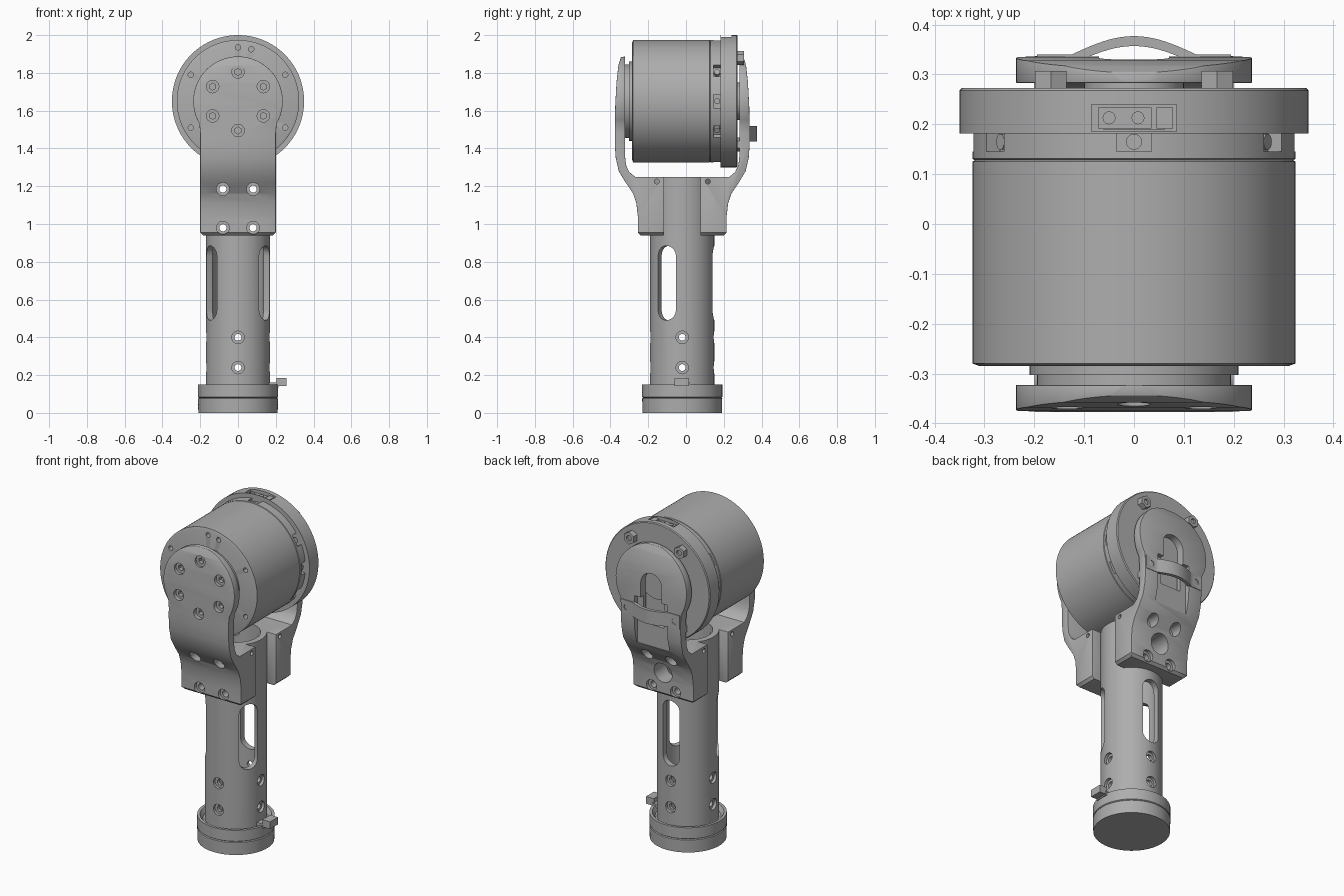
import bpy, bmesh, math
from mathutils import Vector, Matrix

if "Cube" in bpy.data.objects:
    bpy.data.objects.remove(bpy.data.objects["Cube"])

grey = bpy.data.materials.new("plain grey")
grey.use_nodes = True
GREY = (0.42, 0.42, 0.42, 1)
grey.diffuse_color = GREY
grey.node_tree.nodes["Principled BSDF"].inputs["Base Color"].default_value = GREY

CY = -0.02          # depth of the handle axis
HZ = 1.65           # height of the motor axis
parts = []


def finish(name, bm, keep=True):
    bmesh.ops.recalc_face_normals(bm, faces=bm.faces[:])
    me = bpy.data.meshes.new(name)
    bm.to_mesh(me)
    bm.free()
    me.materials.append(grey)
    ob = bpy.data.objects.new(name, me)
    bpy.context.scene.collection.objects.link(ob)
    if keep:
        parts.append(ob)
    return ob


def rod(name, p0, p1, r, n=48, keep=True):
    p0, p1 = Vector(p0), Vector(p1)
    d = p1 - p0
    bm = bmesh.new()
    mat = Matrix.Translation((p0 + p1) / 2) @ d.to_track_quat('Z', 'Y').to_matrix().to_4x4()
    bmesh.ops.create_cone(bm, cap_ends=True, segments=n, radius1=r, radius2=r,
                          depth=d.length, matrix=mat)
    return finish(name, bm, keep)


def box(name, lo, hi, keep=True, turn=None):
    lo, hi = Vector(lo), Vector(hi)
    bm = bmesh.new()
    mat = Matrix.Translation((lo + hi) / 2) @ Matrix.Diagonal((*(hi - lo), 1))
    bmesh.ops.create_cube(bm, size=1, matrix=(turn or Matrix()) @ mat)
    return finish(name, bm, keep)


def prism(name, pts, depth, keep=True):
    """Extrude a closed outline of 3D points along the depth vector."""
    bm = bmesh.new()
    f = bm.faces.new([bm.verts.new(p) for p in pts])
    g = bmesh.ops.extrude_face_region(bm, geom=[f])
    bmesh.ops.translate(bm, vec=depth, verts=[v for v in g["geom"] if isinstance(v, bmesh.types.BMVert)])
    return finish(name, bm, keep)


def lathe(name, pts, origin, axis, side, n=72):
    """Spin a closed (radius, along) profile about an axis."""
    axis, side, origin = Vector(axis), Vector(side), Vector(origin)
    bm = bmesh.new()
    vs = [bm.verts.new(origin + side * r + axis * t) for r, t in pts]
    es = [bm.edges.new((a, b)) for a, b in zip(vs, vs[1:] + vs[:1])]
    bmesh.ops.spin(bm, geom=vs + es, cent=origin, axis=axis, angle=math.tau, steps=n)
    bmesh.ops.remove_doubles(bm, verts=bm.verts[:], dist=1e-5)
    loose = [e for e in bm.edges if not e.link_faces]
    bmesh.ops.delete(bm, geom=loose, context='EDGES')
    return finish(name, bm)


def bake(ob):
    dg = bpy.context.evaluated_depsgraph_get()
    me = bpy.data.meshes.new_from_object(ob.evaluated_get(dg))
    ob.modifiers.clear()
    ob.data = me


def cut(ob, tool, op='DIFFERENCE'):
    m = ob.modifiers.new("cut", 'BOOLEAN')
    m.operation, m.solver, m.object = op, 'EXACT', tool
    bake(ob)
    bpy.data.objects.remove(tool)


def drill(ob, p0, p1, r, n=24):
    cut(ob, rod("drill", p0, p1, r, n, keep=False))


# Base cap with a groove and an open collar
lathe("base_cap", [(0, 0), (.21, 0), (.212, .076), (.207, .08), (.212, .084), (.212, .15),
                   (.196, .15), (.18, .125), (0, .125)], (0, CY, 0), (0, 0, 1), (1, 0, 0))
box("latch_arm", (.16, -.06, .135), (.215, .02, .16))
box("latch_knob", (.205, -.06, .142), (.256, .015, .186))

# Hollow handle tube with three long slots and screw holes
tube = lathe("handle_tube", [(.17, .1), (.17, 1.25), (.135, 1.25), (.135, .1)],
             (0, CY, 0), (0, 0, 1), (1, 0, 0))
for deg in (-30, 90, 210):
    a = math.radians(deg)
    d, t = Vector((math.cos(a), math.sin(a), 0)), Vector((-math.sin(a), math.cos(a), 0))
    pts = []
    for zc, start in ((.83, 0), (.545, math.pi)):
        for k in range(11):
            b = start + math.pi * k / 10
            pts.append(Vector((0, CY, zc)) + d * .08 + t * .055 * math.cos(b)
                       + Vector((0, 0, .055 * math.sin(b))))
    cut(tube, prism("slot", pts, d * .15, keep=False))
for z in (.24, .4):
    for d in (Vector((1, 0, 0)), Vector((0, 1, 0))):
        c = Vector((0, CY, z))
        drill(tube, c - d * .3, c + d * .3, .018)
        for s in (-1, 1):
            drill(tube, c + d * s * .152, c + d * s * .25, .033)
SCREWS = [(x, z) for x in (-.08, .08) for z in (.98, 1.185)]
for x, z in SCREWS:
    drill(tube, (x, -.4, z), (x, .4, z), .019)
drill(tube, (0, .05, 1.08), (0, .4, 1.08), .06, 32)

# Fork brackets: side profile intersected with the rounded front outline
SIDE = [(.303, 1.887), (.325, 1.883), (.338, 1.84), (.348, 1.75), (.355, 1.62), (.357, 1.42),
        (.352, 1.35), (.336, 1.28), (.30, 1.22), (.26, 1.16), (.243, 1.11), (.235, 1.04),
        (.235, .955), (.22, .94), (.097, .94), (.097, 1.25), (.25, 1.25), (.28, 1.275),
        (.297, 1.31), (.303, 1.36)]
a0 = math.asin(-.12 / .237)
OUTLINE = [(.237 * math.cos(a0 + (math.pi - 2 * a0) * k / 40),
            HZ + .237 * math.sin(a0 + (math.pi - 2 * a0) * k / 40)) for k in range(41)]
OUTLINE += [(-.2, 1.48), (-.2, .955), (-.185, .94), (.185, .94), (.2, .955), (.2, 1.48)]


def bracket(name, s):
    y = lambda d: CY + s * d
    ob = prism(name, [(-.3, y(d), z) for d, z in SIDE], Vector((.6, 0, 0)))
    cut(ob, prism("outline", [(x, -.6, z) for x, z in OUTLINE], Vector((0, 1.2, 0)), keep=False),
        'INTERSECT')
    m = ob.modifiers.new("soft edges", 'BEVEL')
    m.width, m.segments, m.limit_method, m.angle_limit = .012, 2, 'ANGLE', math.radians(50)
    bake(ob)
    cut(ob, rod("bore", (0, CY, .8), (0, CY, 1.4), .168, 72, keep=False))
    for x, z in SCREWS:
        drill(ob, (x, 0, z), (x, y(.5), z), .019)
        drill(ob, (x, y(.215), z), (x, y(.5), z), .034)
    drill(ob, (-.4, y(.135), 1.225), (.4, y(.135), 1.225), .013, 16)
    return ob


front = bracket("front_bracket", -1)
for k in range(6):
    a = math.radians(30 + 60 * k)
    x, z = .155 * math.cos(a), HZ + .155 * math.sin(a)
    drill(front, (x, -.2, z), (x, -.5, z), .018, 6)
    drill(front, (x, -.352, z), (x, -.5, z), .033)

# Rear bracket: cable hole, arched slot, shallow channel and strap
back = bracket("rear_bracket", 1)
drill(back, (0, 0, 1.08), (0, .5, 1.08), .06, 32)
arch = [(.07 * math.cos(math.pi * k / 12), .2, HZ + .07 * math.sin(math.pi * k / 12)) for k in range(13)]
cut(back, prism("arch", arch + [(-.07, .2, 1.4), (.07, .2, 1.4)], Vector((0, .3, 0)), keep=False))
box_cut = box("channel", (-.11, .308, 1.27), (.11, .5, 1.56), keep=False)
cut(back, box_cut)


def strap_y(x):
    return .34 + .037 * max(0, math.cos(math.pi * x / .25)) if abs(x) < .125 else .34


xs = [-.195] + [-.125 + .0125 * k for k in range(21)] + [.195]
strap = prism("strap", [(x, strap_y(x), 1.437) for x in xs]
              + [(x, strap_y(x) - .02, 1.437) for x in reversed(xs)], Vector((0, 0, .083)))
for x in (-.16, .16):
    drill(strap, (x, .3, 1.478), (x, .4, 1.478), .017)

# Motor can with seam groove, end bosses and rear flange
motor = lathe("motor_can", [(0, -.285), (.31, -.285), (.324, -.28), (.324, .125), (.32, .128),
                            (.324, .131), (.324, .19), (0, .19)], (0, 0, HZ), (0, 1, 0), (1, 0, 0), 96)
for x, z in ((0, .285), (.07, .275), (.25, .14), (-.25, .14), (.25, -.14), (-.25, -.14)):
    drill(motor, (x, -.4, HZ + z), (x, -.255, HZ + z), .014, 16)
hub = Matrix.Translation((0, 0, HZ))
for k, deg in enumerate((0, 30, 90, 150, 180, 210, 270, 330)):
    turn = hub @ Matrix.Rotation(-math.radians(deg), 4, 'Y')
    cut(motor, box("notch", (.29, .145, -.035), (.4, .186, .035), False, turn))
    c = turn @ Vector((.285, .165, 0))
    rod("notch_screw_%d" % k, c, turn @ Vector((.31, .165, 0)), .016, 16)
rod("front_boss", (0, -.303, HZ), (0, -.28, HZ), .21)
rod("front_hub", (0, -.328, HZ), (0, -.3, HZ), .195)
rod("rear_boss", (0, .26, HZ), (0, .287, HZ), .1)
flange = lathe("rear_flange", [(0, .182), (.35, .182), (.35, .268), (.345, .273), (0, .273)],
               (0, 0, HZ), (0, 1, 0), (1, 0, 0), 96)

# Socket on top of the flange
cut(flange, box("socket_cut", (-.085, .186, 1.965), (.085, .24, 2.1), keep=False))
box("socket_block", (-.072, .192, 1.955), (.035, .234, 1.982))
box("socket_plug", (.045, .192, 1.955), (.078, .234, 1.988))
for x in (-.05, .008):
    rod("socket_screw", (x, .213, 1.97), (x, .213, 1.987), .013, 16)

# Hex bolts on the back of the flange
for x in (-.167, .167):
    for z in (-.23, .23):
        bolt = rod("flange_bolt", (x, .265, HZ + z), (x, .307, HZ + z), .037, 6)
        drill(bolt, (x, .295, HZ + z), (x, .35, HZ + z), .016, 16)

# Smooth shading with sharp edges kept
bpy.ops.object.select_all(action='DESELECT')
for ob in parts:
    ob.select_set(True)
bpy.context.view_layer.objects.active = parts[0]
bpy.ops.object.shade_smooth_by_angle(angle=math.radians(30))
